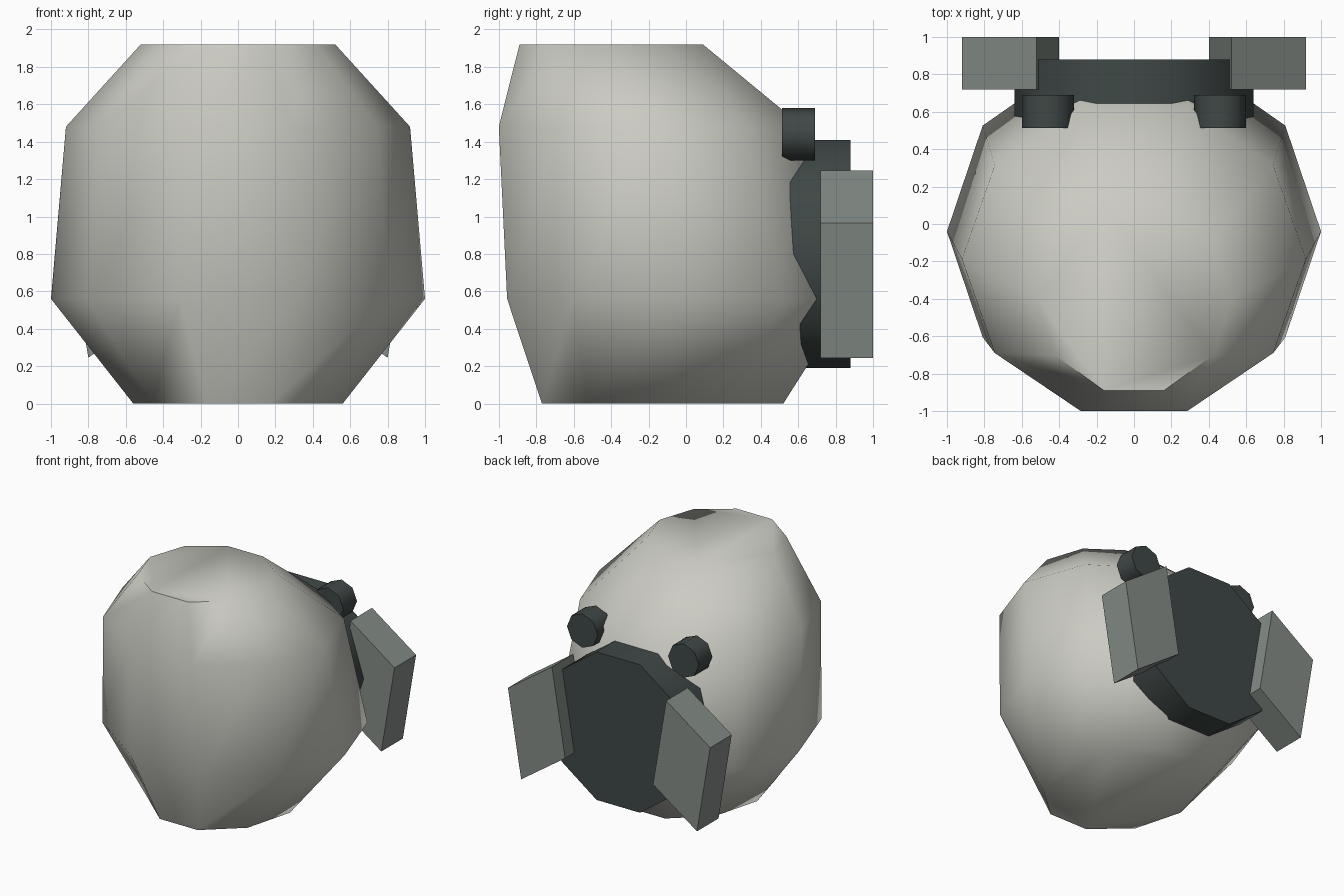
import bpy, bmesh
from math import cos, sin, tau, radians

if "Cube" in bpy.data.objects:
    bpy.data.objects.remove(bpy.data.objects["Cube"])


def material(name, rgb):
    m = bpy.data.materials.new(name)
    m.diffuse_color = (*rgb, 1)
    m.use_nodes = True
    m.node_tree.nodes["Principled BSDF"].inputs["Base Color"].default_value = m.diffuse_color
    return m


shell_mat = material("shell_grey", (0.60, 0.60, 0.55))
dark_mat = material("dark_grey", (0.05, 0.065, 0.062))
plate_mat = material("plate_grey", (0.23, 0.26, 0.24))


def loft(name, rings, mat, smooth=None):
    """Join equal-sized point rings with side faces and cap both ends."""
    bm = bmesh.new()
    loops = [[bm.verts.new(p) for p in ring] for ring in rings]
    n = len(loops[0])
    for a, b in zip(loops, loops[1:]):
        for i in range(n):
            j = (i + 1) % n
            bm.faces.new((a[i], a[j], b[j], b[i]))
    bm.faces.new(loops[0])
    bm.faces.new(loops[-1])
    bmesh.ops.recalc_face_normals(bm, faces=bm.faces)
    mesh = bpy.data.meshes.new(name)
    bm.to_mesh(mesh)
    bm.free()
    mesh.materials.append(mat)
    ob = bpy.data.objects.new(name, mesh)
    bpy.context.collection.objects.link(ob)
    if smooth:
        bpy.ops.object.select_all(action='DESELECT')
        ob.select_set(True)
        bpy.context.view_layer.objects.active = ob
        bpy.ops.object.shade_smooth_by_angle(angle=radians(smooth))
    return ob


def ellipse(n, rx, ry):
    return [(rx * cos(tau * i / n), ry * sin(tau * i / n)) for i in range(n)]


def extrude_y(name, outline, y0, y1, mat, smooth=None):
    return loft(name, [[(x, y, z) for x, z in outline] for y in (y0, y1)], mat, smooth)


# Ten-sided shell: height, centre y, x radius, y radius of each ring
sections = [(0, -0.125, 0.56, 0.678), (0.56, -0.04, 1.0, 0.963),
            (1.48, -0.188, 0.92, 0.854), (1.92, -0.40, 0.52, 0.515)]
loft("shell", [[(x, cy + y, z) for x, y in ellipse(10, rx, ry)]
               for z, cy, rx, ry in sections], shell_mat, 60)

# Ten-sided disc on the back
extrude_y("back_disc", [(x, 0.80 + z) for x, z in ellipse(10, 0.64, 0.64)],
          0.555, 0.88, dark_mat, 60)

# Mirrored slanted plates and small round knobs
plate = [(0.52, 1.245), (0.92, 0.965), (0.80, 0.245), (0.40, 0.525)]
for side, s in (("left", -1), ("right", 1)):
    extrude_y(f"{side}_plate", [(s * x, z) for x, z in plate], 0.72, 1.0, plate_mat)
    extrude_y(f"{side}_knob", [(s * (0.46 + x), 1.44 + z) for x, z in ellipse(8, 0.14, 0.14)],
              0.513, 0.69, dark_mat, 60)
